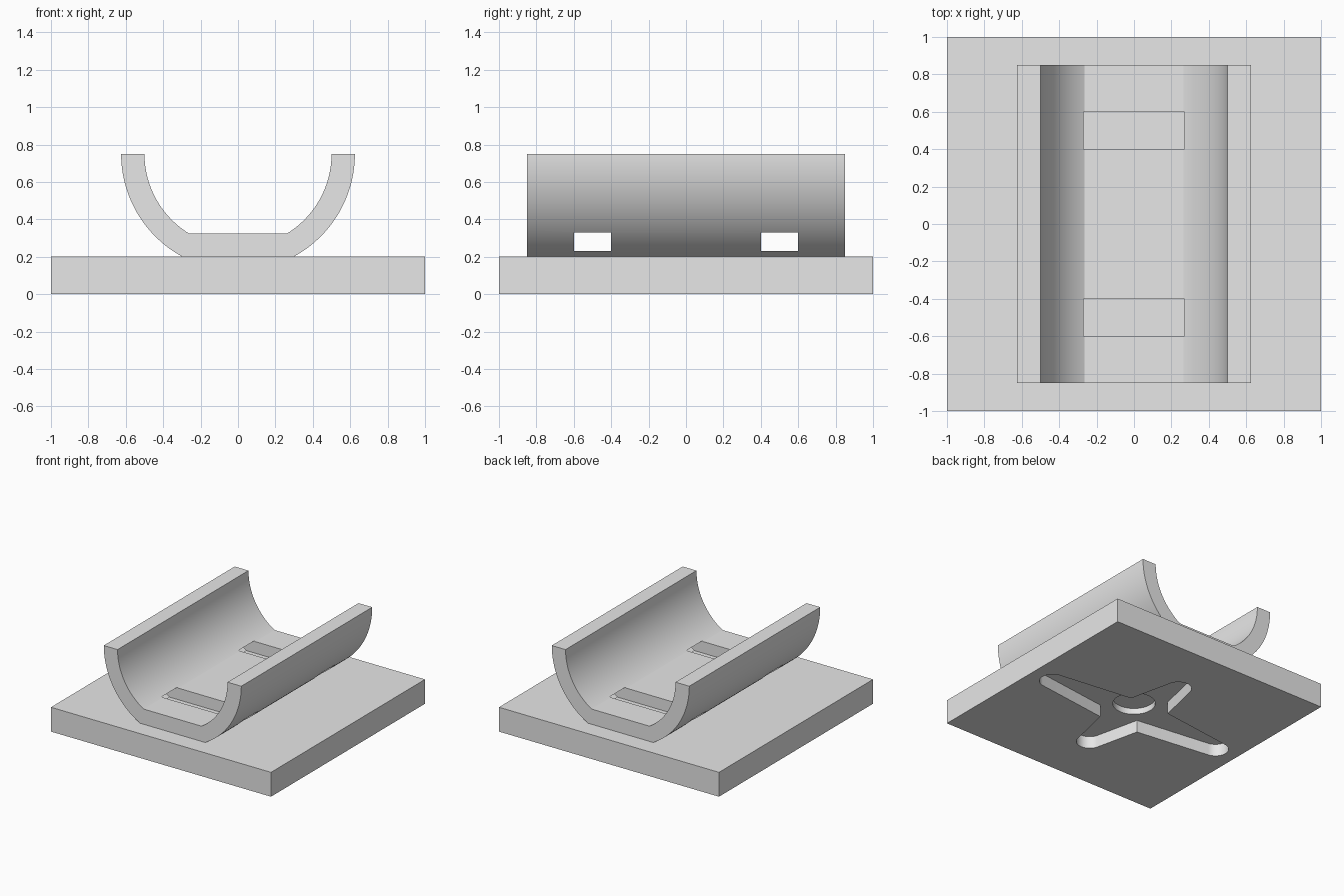
import bpy
import bmesh
from math import sin, cos, asin, radians, pi
from mathutils import Vector

if "Cube" in bpy.data.objects:
    bpy.data.objects.remove(bpy.data.objects["Cube"], do_unlink=True)

grey = bpy.data.materials.new("plain_grey")
grey.use_nodes = True
grey.diffuse_color = (0.8, 0.8, 0.8, 1)
grey.node_tree.nodes["Principled BSDF"].inputs["Base Color"].default_value = (0.8, 0.8, 0.8, 1)


def prism(name, outline, offset):
    """Extrude a closed outline of 3D points along an offset."""
    bm = bmesh.new()
    face = bm.faces.new([bm.verts.new(p) for p in outline])
    grown = bmesh.ops.extrude_face_region(bm, geom=[face])["geom"]
    moved = [g for g in grown if isinstance(g, bmesh.types.BMVert)]
    bmesh.ops.translate(bm, verts=moved, vec=Vector(offset))
    bmesh.ops.recalc_face_normals(bm, faces=bm.faces)
    mesh = bpy.data.meshes.new(name)
    bm.to_mesh(mesh)
    bm.free()
    obj = bpy.data.objects.new(name, mesh)
    bpy.context.collection.objects.link(obj)
    mesh.materials.append(grey)
    return obj


def box(name, x, y, z0, z1, cy=0):
    corners = [(-x, cy - y, z0), (x, cy - y, z0), (x, cy + y, z0), (-x, cy + y, z0)]
    return prism(name, corners, (0, 0, z1 - z0))


def arc(cx, cy, r, start, end, n):
    steps = [start + (end - start) * i / n for i in range(n + 1)]
    return [(cx + r * cos(a), cy + r * sin(a)) for a in steps]


def cut(obj, cutters):
    for cutter in cutters:
        mod = obj.modifiers.new("cut", "BOOLEAN")
        mod.operation = "DIFFERENCE"
        mod.solver = "EXACT"
        mod.object = cutter
    bpy.context.view_layer.update()
    graph = bpy.context.evaluated_depsgraph_get()
    mesh = bpy.data.meshes.new_from_object(obj.evaluated_get(graph))
    obj.modifiers.clear()
    obj.data = mesh
    for cutter in cutters:
        bpy.data.objects.remove(cutter, do_unlink=True)


def smooth(obj):
    bpy.ops.object.select_all(action="DESELECT")
    obj.select_set(True)
    bpy.context.view_layer.objects.active = obj
    bpy.ops.object.shade_smooth_by_angle(angle=radians(25))


# Base plate with a four-armed pocket and a round recess underneath
BASE_TOP = 0.2
base = box("base_plate", 1, 1, 0, BASE_TOP)
cross = []
for i, reach in enumerate((0.8, 0.52, 0.8, 0.52)):
    turn = i * pi / 2
    tilt = radians(82 if i % 2 == 0 else 76)
    arm = arc(reach, 0, 0.1, -tilt, tilt, 20) + [(0.18, 0.18)]
    cross += [(x * cos(turn) - y * sin(turn), x * sin(turn) + y * cos(turn), -0.1)
              for x, y in arm]
pocket = prism("pocket_cutter", cross, (0, 0, 0.2))
ring = [(x, y, -0.1) for x, y in arc(0, 0, 0.16, 0, 2 * pi, 48)[:-1]]
recess = prism("recess_cutter", ring, (0, 0, 0.25))
cut(base, [pocket, recess])
smooth(base)

# Half-pipe cradle with a flat floor, cut by two strap slots
AXIS, INNER, OUTER, FLOOR, HALF = 0.75, 0.5, 0.625, 0.325, 0.85
low_in = asin((FLOOR - AXIS) / INNER)
low_out = asin((BASE_TOP - AXIS) / OUTER)
right = arc(0, AXIS, INNER, low_in, 0, 32) + arc(0, AXIS, OUTER, 0, low_out, 32)
outline = right + [(-x, z) for x, z in reversed(right)]
cradle = prism("cradle", [(x, -HALF, z) for x, z in outline], (0, 2 * HALF, 0))
slots = [box("slot_cutter", 0.9, 0.1, 0.23, 0.33, cy) for cy in (-0.5, 0.5)]
cut(cradle, slots)
smooth(cradle)
